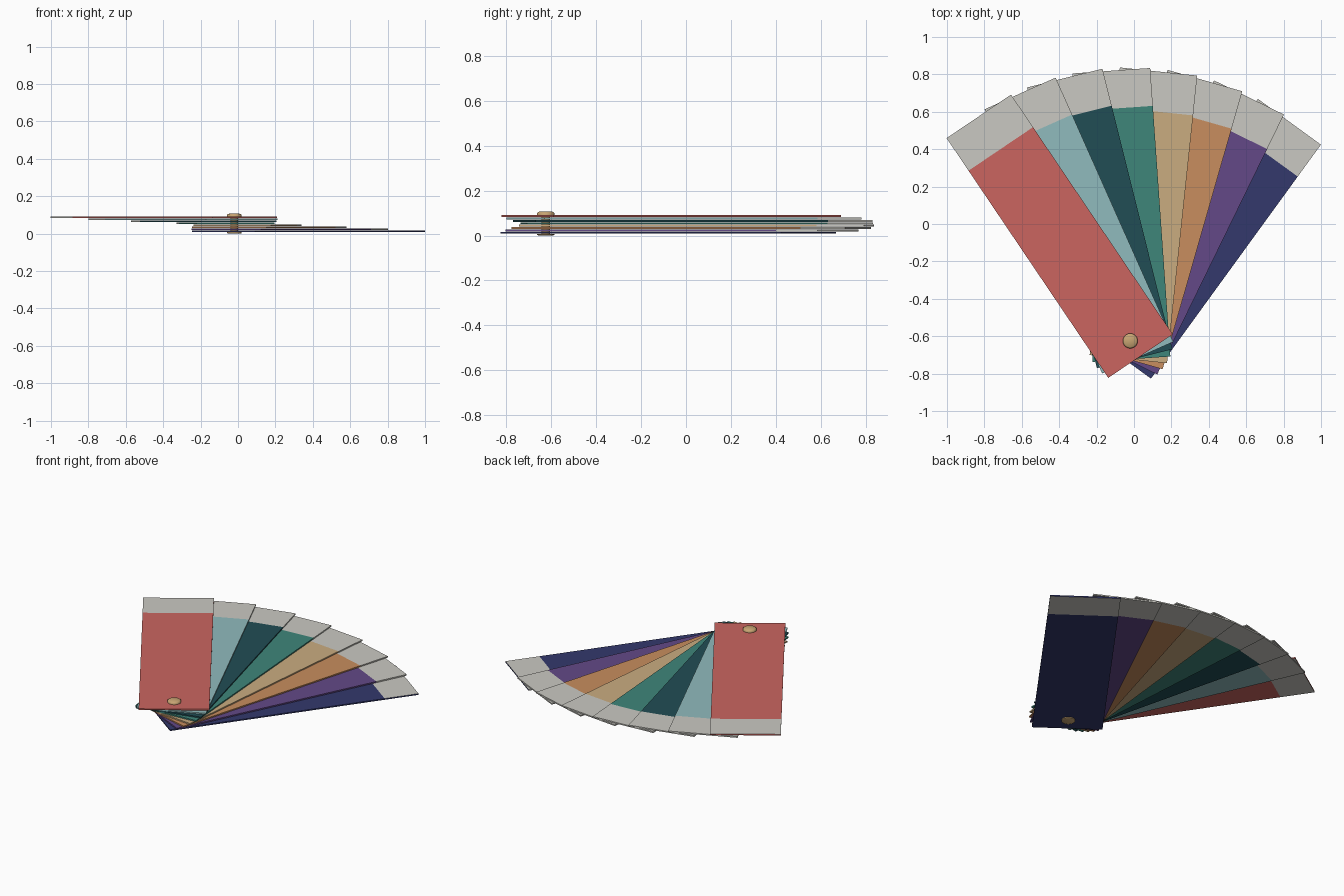
import bpy, bmesh, math
from mathutils import Matrix, Vector

cube = bpy.data.objects.get("Cube")
if cube:
    bpy.data.objects.remove(cube, do_unlink=True)


def linear(c):
    c /= 255
    return c / 12.92 if c <= 0.04045 else ((c + 0.055) / 1.055) ** 2.4


def material(name, rgb):
    m = bpy.data.materials.new(name)
    col = [linear(c) for c in rgb] + [1]
    m.diffuse_color = col
    m.use_nodes = True
    m.node_tree.nodes["Principled BSDF"].inputs["Base Color"].default_value = col
    return m


def add_object(name, bm, mats):
    bmesh.ops.recalc_face_normals(bm, faces=bm.faces)
    mesh = bpy.data.meshes.new(name)
    bm.to_mesh(mesh)
    bm.free()
    ob = bpy.data.objects.new(name, mesh)
    bpy.context.collection.objects.link(ob)
    for m in mats:
        mesh.materials.append(m)
    return ob


PIVOT = Vector((-0.02, -0.625, 0))
HALF_W, BACK, FRONT, THICK = 0.208, -0.098, 1.448, 0.008
tip_mat = material("tip grey", (202, 201, 194))

# Cards from the bottom of the stack to the top: name, colour, length to the tip band
CARDS = [
    ("navy", (51, 56, 108), 1.237),
    ("purple", (99, 73, 135), 1.243),
    ("orange", (200, 141, 94), 1.24),
    ("tan", (202, 172, 128), 1.234),
    ("green", (63, 134, 122), 1.245),
    ("dark teal", (33, 77, 85), 1.244),
    ("light teal", (144, 187, 189), 1.232),
    ("red", (203, 101, 96), 1.238),
]


def card(index, name, rgb, split):
    bm = bmesh.new()
    bmesh.ops.create_cube(bm, size=1)
    bmesh.ops.scale(bm, vec=(2 * HALF_W, FRONT - BACK, THICK), verts=bm.verts)
    bmesh.ops.translate(bm, vec=(0, (FRONT + BACK) / 2, 0), verts=bm.verts)
    # Cut off the tip band, which is grey
    bmesh.ops.bisect_plane(bm, geom=bm.verts[:] + bm.edges[:] + bm.faces[:],
                           plane_co=(0, split, 0), plane_no=(0, 1, 0))
    cover = index in (0, len(CARDS) - 1)
    bm.normal_update()
    for f in bm.faces:
        in_tip = f.calc_center_median().y > split
        # The covers keep their own colour on the right and end rims
        rim = cover and (f.normal.x > 0.5 or f.normal.y > 0.5)
        f.material_index = 1 if in_tip and not rim else 0
    ob = add_object(name.replace(" ", "_") + "_card", bm, [material(name, rgb), tip_mat])
    angle = math.radians(-36 + 10 * index)
    ob.location = PIVOT + Vector((0, 0, 0.0125 + 0.0106 * index))
    ob.rotation_euler.z = angle


for i, spec in enumerate(CARDS):
    card(i, *spec)

# Pin: a revolved profile with a head at each end of the shaft
bm = bmesh.new()
profile = [(0, 0), (0.032, 0), (0.04, 0.003), (0.04, 0.008), (0.02, 0.008),
           (0.02, 0.09), (0.04, 0.09), (0.04, 0.1), (0.032, 0.106), (0, 0.108)]
verts = [bm.verts.new((r, 0, z)) for r, z in profile]
edges = [bm.edges.new(pair) for pair in zip(verts, verts[1:])]
bmesh.ops.spin(bm, geom=verts + edges, cent=(0, 0, 0), axis=(0, 0, 1),
               angle=math.tau, steps=32)
bmesh.ops.remove_doubles(bm, verts=bm.verts, dist=0.0001)
pin = add_object("brass_pin", bm, [material("brass", (200, 165, 115))])
pin.location = PIVOT
bpy.context.view_layer.objects.active = pin
pin.select_set(True)
bpy.ops.object.shade_smooth_by_angle(angle=math.radians(60))
